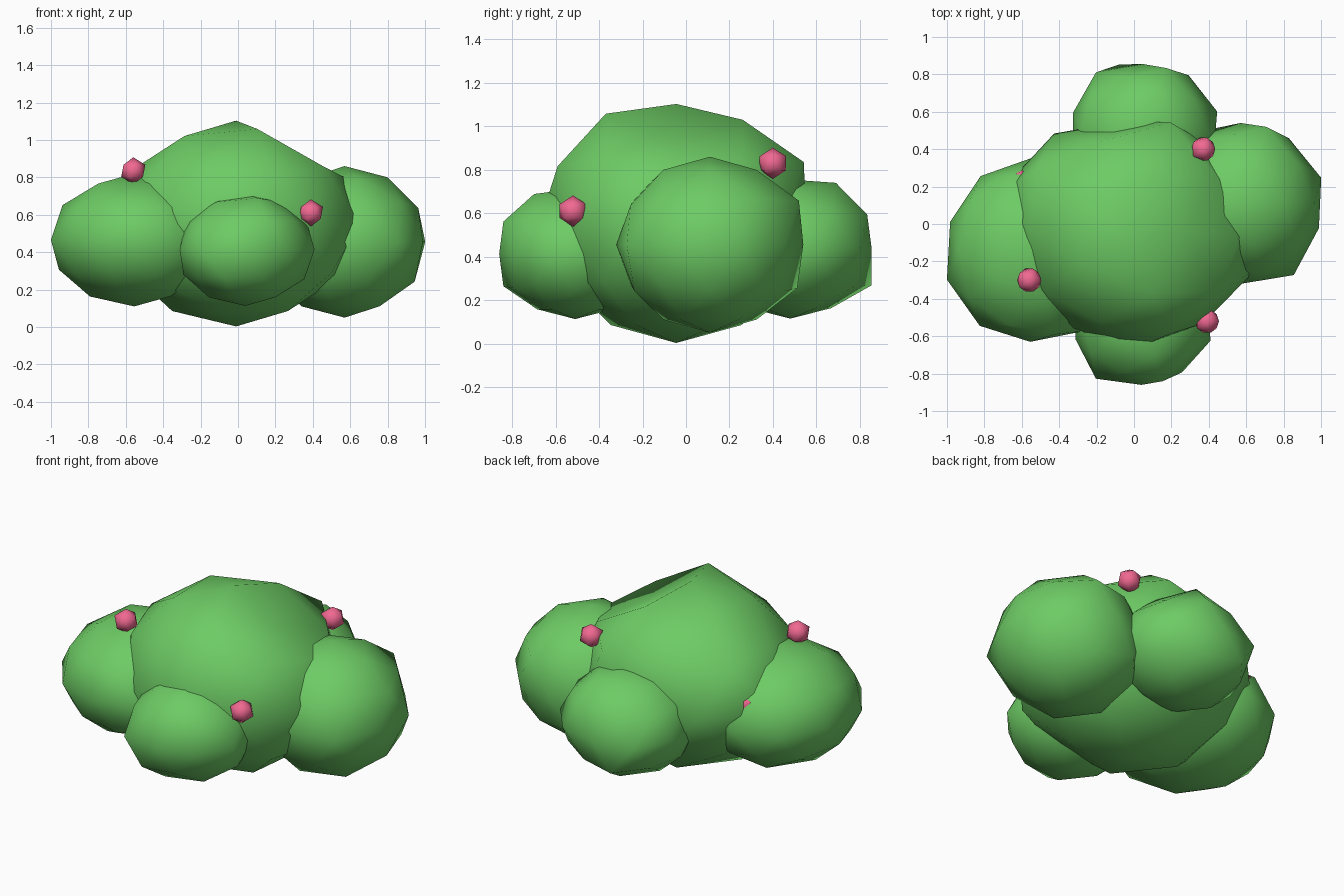
import bpy, bmesh
from mathutils import Vector


def material(name, color):
    m = bpy.data.materials.new(name)
    m.diffuse_color = color
    return m


leaf = material("leaf_green", (0.155, 0.60, 0.13, 1))
pink = material("berry_pink", (0.88, 0.14, 0.29, 1))


def blob(name, mat, loc, radii, subdiv=2, bumps=()):
    """Stretched icosphere; each bump scales the vertex nearest a direction."""
    bm = bmesh.new()
    bmesh.ops.create_icosphere(bm, subdivisions=subdiv, radius=1)
    picks = []
    for direction, factor in bumps:
        d = Vector(direction).normalized()
        picks.append((max(bm.verts, key=lambda v: v.co.normalized().dot(d)), factor))
    for v, factor in picks:
        v.co *= factor
    bmesh.ops.scale(bm, vec=radii, verts=bm.verts)
    for f in bm.faces:
        f.smooth = True
    me = bpy.data.meshes.new(name)
    bm.to_mesh(me)
    bm.free()
    me.materials.append(mat)
    ob = bpy.data.objects.new(name, me)
    ob.location = loc
    bpy.context.collection.objects.link(ob)
    return ob


# Central foliage mass, lumpy on top and on the left
blob("main_foliage", leaf, (-0.01, -0.045, 0.553), (0.65, 0.60, 0.55),
     bumps=[((0.52, 0, 0.85), 0.80), ((0.16, -0.5, 0.85), 1.08),
            ((0.16, 0.5, 0.85), 1.02), ((0.28, 0.85, 0.45), 1.15),
            ((0.28, -0.85, 0.45), 1.07), ((0, -1, 0), 1.05),
            ((-0.59, 0.81, 0), 1.09), ((-0.95, 0.31, 0), 1.15),
            ((0.95, -0.31, 0), 1.07), ((0.69, -0.5, 0.53), 1.05),
            ((-0.69, 0.5, 0.53), 1.08), ((0.72, -0.53, -0.45), 1.08)])

# Side, front and back foliage lobes
blob("left_foliage", leaf, (-0.555, -0.14, 0.465), (0.45, 0.49, 0.355),
     bumps=[((-0.95, -0.31, 0), 1.04), ((-0.59, -0.81, 0), 1.02),
            ((0.59, -0.81, 0), 1.09), ((0.28, -0.85, 0.45), 1.08),
            ((0.72, -0.53, -0.45), 1.12), ((0.26, -0.81, -0.53), 1.05)])
blob("right_foliage", leaf, (0.57, 0.11, 0.455), (0.44, 0.43, 0.405),
     bumps=[((0.28, 0.85, 0.45), 1.12), ((-0.28, 0.85, -0.45), 1.10),
            ((0.59, -0.81, 0), 1.10), ((0.95, 0.31, 0), 1.03)])
blob("front_foliage", leaf, (0.04, -0.51, 0.413), (0.37, 0.35, 0.30),
     bumps=[((-0.59, -0.81, 0), 1.12), ((0.28, -0.85, 0.45), 1.11),
            ((-0.28, -0.85, -0.45), 1.11), ((0.16, -0.5, 0.85), 1.08),
            ((0.95, -0.31, 0), 1.05)])
blob("back_foliage", leaf, (0.05, 0.48, 0.435), (0.395, 0.375, 0.32),
     bumps=[((-0.59, 0.81, 0), 1.09), ((0.28, 0.85, 0.45), 1.11),
            ((-0.28, 0.85, -0.45), 1.17), ((0.16, 0.5, 0.85), 1.12),
            ((0.95, 0.31, 0), 1.05), ((0.59, 0.81, 0), 1.04)])

# Small round berries
for i, p in enumerate([(-0.56, -0.30, 0.835), (0.39, -0.52, 0.61),
                       (0.37, 0.40, 0.83), (-0.58, 0.23, 0.60)]):
    blob(f"berry_{i + 1}", pink, p, (0.072, 0.072, 0.072), subdiv=1)
